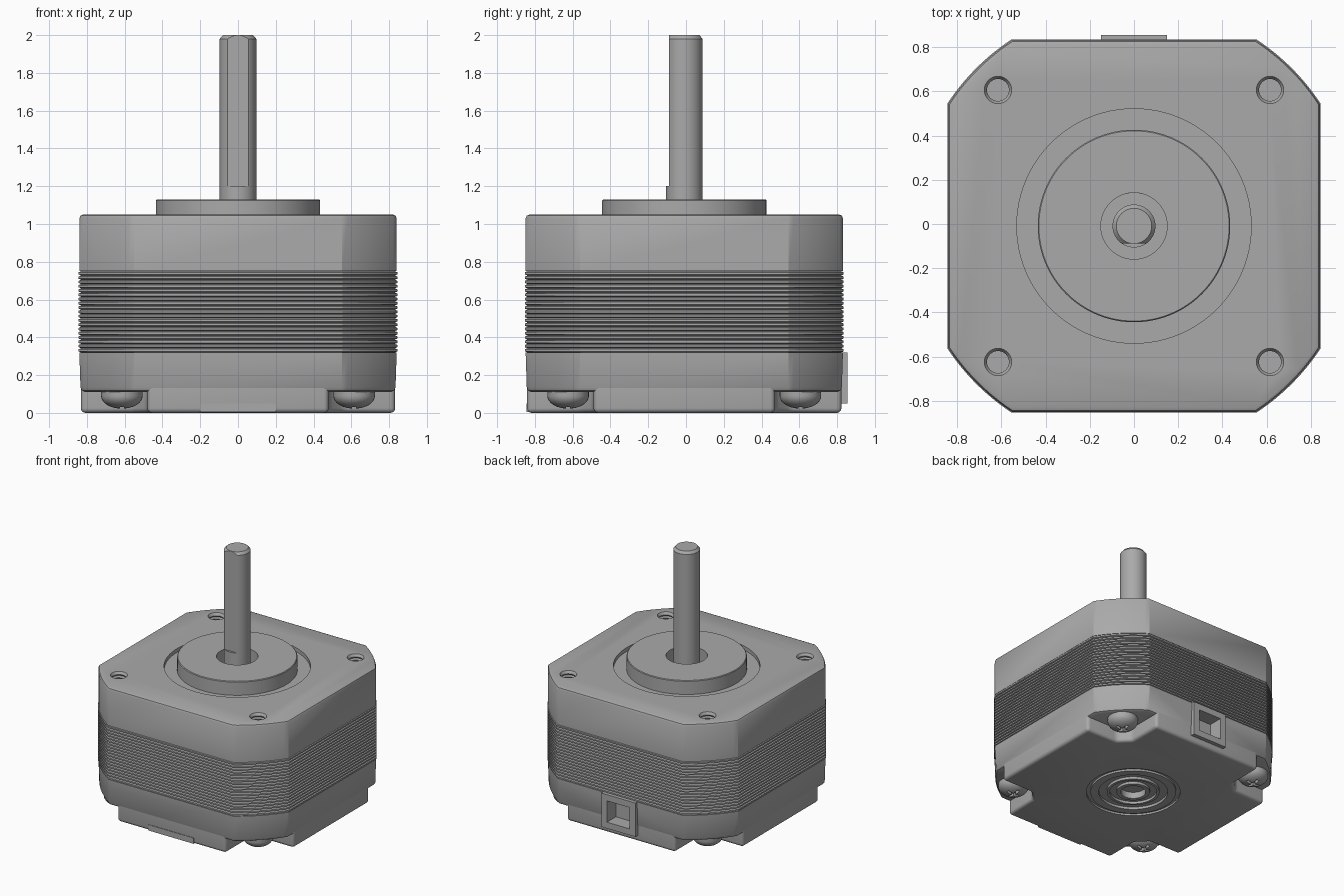
import bpy, bmesh, math
from mathutils import Matrix

if "Cube" in bpy.data.objects:
    bpy.data.objects.remove(bpy.data.objects["Cube"], do_unlink=True)

grey = bpy.data.materials.new("machined_grey")
grey.use_nodes = True
COLOUR = (0.4, 0.4, 0.4, 1)
grey.diffuse_color = COLOUR
grey.node_tree.nodes["Principled BSDF"].inputs["Base Color"].default_value = COLOUR

HALF, CORNER_R, HOLE = 0.84, 1.005, 0.615
CORNERS = [(sx * HOLE, sy * HOLE) for sx in (1, -1) for sy in (1, -1)]
parts = []


def finish(bm, name):
    bmesh.ops.remove_doubles(bm, verts=bm.verts, dist=1e-5)
    bmesh.ops.recalc_face_normals(bm, faces=bm.faces)
    mesh = bpy.data.meshes.new(name)
    bm.to_mesh(mesh)
    bm.free()
    mesh.materials.append(grey)
    obj = bpy.data.objects.new(name, mesh)
    bpy.context.collection.objects.link(obj)
    parts.append(obj)
    return obj


def quadrants(points):
    """Repeat one corner's points around the square."""
    out = []
    for q in range(4):
        c, s = (1, 0, -1, 0)[q], (0, 1, 0, -1)[q]
        out += [(c * x - s * y, s * x + c * y) for x, y in points]
    return out


def body_outline(inset):
    """Square with its corners rounded to a large circle."""
    a, r = HALF - inset, CORNER_R - inset
    t0 = math.acos(a / r)
    t1 = math.pi / 2 - t0
    return quadrants([(r * math.cos(t0 + (t1 - t0) * i / 12),
                       r * math.sin(t0 + (t1 - t0) * i / 12)) for i in range(13)])


def loft(levels, name):
    """Stack outlines given as (z, outline) and cap both ends."""
    bm = bmesh.new()
    rings = [[bm.verts.new((x, y, z)) for x, y in pts] for z, pts in levels]
    n = len(rings[0])
    for low, high in zip(rings, rings[1:]):
        for i in range(n):
            j = (i + 1) % n
            bm.faces.new((low[i], low[j], high[j], high[i]))
    bm.faces.new(rings[0][::-1])
    bm.faces.new(rings[-1])
    return finish(bm, name)


def lathe(profile, name, at=(0, 0), steps=48):
    """Revolve (radius, z) points into a solid."""
    bm = bmesh.new()
    vs = [bm.verts.new((r, 0, z)) for r, z in profile]
    es = [bm.edges.new(p) for p in zip(vs, vs[1:])]
    bmesh.ops.spin(bm, geom=vs + es, cent=(0, 0, 0), axis=(0, 0, 1),
                   angle=2 * math.pi, steps=steps)
    bmesh.ops.translate(bm, verts=bm.verts, vec=(*at, 0))
    return finish(bm, name)


def box(lo, hi, name, turn=0, at=(0, 0)):
    bm = bmesh.new()
    bmesh.ops.create_cube(bm, size=1)
    for v in bm.verts:
        v.co = [(l + h) / 2 + c * (h - l) for l, h, c in zip(lo, hi, v.co)]
    bmesh.ops.transform(bm, verts=bm.verts, matrix=Matrix.Rotation(turn, 4, "Z"))
    bmesh.ops.translate(bm, verts=bm.verts, vec=(*at, 0))
    return finish(bm, name)


def cut(targets, cutters):
    """Subtract the cutters, then discard them."""
    for obj in targets:
        for c in cutters:
            mod = obj.modifiers.new("cut", "BOOLEAN")
            mod.operation, mod.solver, mod.object = "DIFFERENCE", "EXACT", c
        bpy.context.view_layer.update()
        graph = bpy.context.evaluated_depsgraph_get()
        mesh = bpy.data.meshes.new_from_object(obj.evaluated_get(graph))
        obj.modifiers.clear()
        obj.data = mesh
    for c in cutters:
        parts.remove(c)
        bpy.data.objects.remove(c, do_unlink=True)


# Front end cap with rounded rim, boss recess and threaded mounting holes
front_cap = loft([(0.75, body_outline(0)), (1.03, body_outline(0)),
                  (1.044, body_outline(0.006)), (1.05, body_outline(0.02))], "front_cap")
thread = [(0.05 + 0.008 * (i % 2), 0.83 + 0.0125 * i) for i in range(17)]
holes = [lathe([(0, 0.83)] + thread + [(0.062, 1.05), (0.062, 1.1), (0, 1.1)],
               "hole_cutter", at, 24) for at in CORNERS]
recess = lathe([(0, 1.02), (0.53, 1.02), (0.53, 1.1), (0, 1.1)], "recess_cutter", steps=96)
bore = lathe([(0, 0.95), (0.15, 0.95), (0.15, 1.2), (0, 1.2)], "bore_cutter")
cut([front_cap], holes + [recess, bore])

# Pilot boss around the shaft
lathe([(0.15, 0.95), (0.15, 1.13), (0.43, 1.13), (0.435, 1.125),
       (0.435, 1.0), (0.15, 0.95)], "pilot_boss", steps=96)

# Shaft with chamfered tip and a flat on the front
shaft = lathe([(0, 0.9), (0.097, 0.9), (0.097, 1.98), (0.08, 2), (0, 2)], "shaft")
cut([shaft], [box((-0.2, -0.3, 1.2), (0.2, -0.08, 2.1), "flat_cutter")])

# Laminated core of thin rounded plates
PLATES, LOW, HIGH = 19, 0.32, 0.75
pitch = (HIGH - LOW) / PLATES
levels = [(LOW, body_outline(0.01))]
for k in range(PLATES):
    z = LOW + k * pitch
    levels += [(z + pitch * f, body_outline(d))
               for f, d in ((0.25, -0.004), (0.75, -0.004), (1, 0.01))]
loft(levels, "laminated_core")

# Rear end cap: collar above, notched block below
collar = loft([(0.11, body_outline(0.03)), (0.118, body_outline(0.014)),
               (0.135, body_outline(0.006)), (0.32, body_outline(0))], "rear_collar")
notched = [(0.832, 0.48), (0.56, 0.48), (0.48, 0.56), (0.48, 0.832)]
base = loft([(0, quadrants(notched)), (0.14, quadrants(notched))], "rear_base")
bm = bmesh.new()
bm.from_mesh(base.data)
rounded = [e for e in bm.edges if min(v.co.z for v in e.verts) < 0.01]
bmesh.ops.bevel(bm, geom=rounded, offset=0.025, segments=4, profile=0.5, affect="EDGES")
bm.to_mesh(base.data)
bm.free()

# Bearing rings sunk in the underside
rings = [lathe([(a, -0.05), (b, -0.05), (b, d), (a, d), (a, -0.05)], "ring_cutter")
         for a, b, d in ((0.31, 0.34, 0.015), (0.19, 0.25, 0.02), (0.12, 0.17, 0.02))]
centre = lathe([(0, -0.05), (0.09, -0.05), (0.09, 0.05), (0, 0.05)], "centre_cutter")
cut([base], rings + [centre])

# Socket on the back
socket = box((-0.15, 0.78, 0.05), (0.15, 0.863, 0.32), "socket_frame")
cut([socket, base, collar], [box((-0.1, 0.75, 0.1), (0.1, 0.95, 0.27), "socket_cutter")])

# Small tab at the bottom of the front
box((-0.2, -0.836, 0.004), (0.2, -0.8, 0.05), "front_tab")

# Domed screws with cross recesses
dome = [(0.11 * math.cos(t), 0.09 - 0.068 * math.sin(t))
        for t in (i * math.pi / 16 for i in range(8))]
for at in CORNERS:
    screw = lathe([(0, 0.13), (0.11, 0.13)] + dome + [(0, 0.022)], "rear_screw", at, 32)
    cut([screw], [box((-0.055, -0.011, 0), (0.055, 0.011, 0.05), "slot_cutter", t, at)
                  for t in (0, math.pi / 2)])

# Smooth curved faces and centre the whole model
bpy.ops.object.select_all(action="DESELECT")
for obj in parts:
    obj.location.y = -0.009
    obj.select_set(True)
bpy.context.view_layer.objects.active = parts[0]
bpy.ops.object.shade_smooth_by_angle(angle=math.radians(32))
